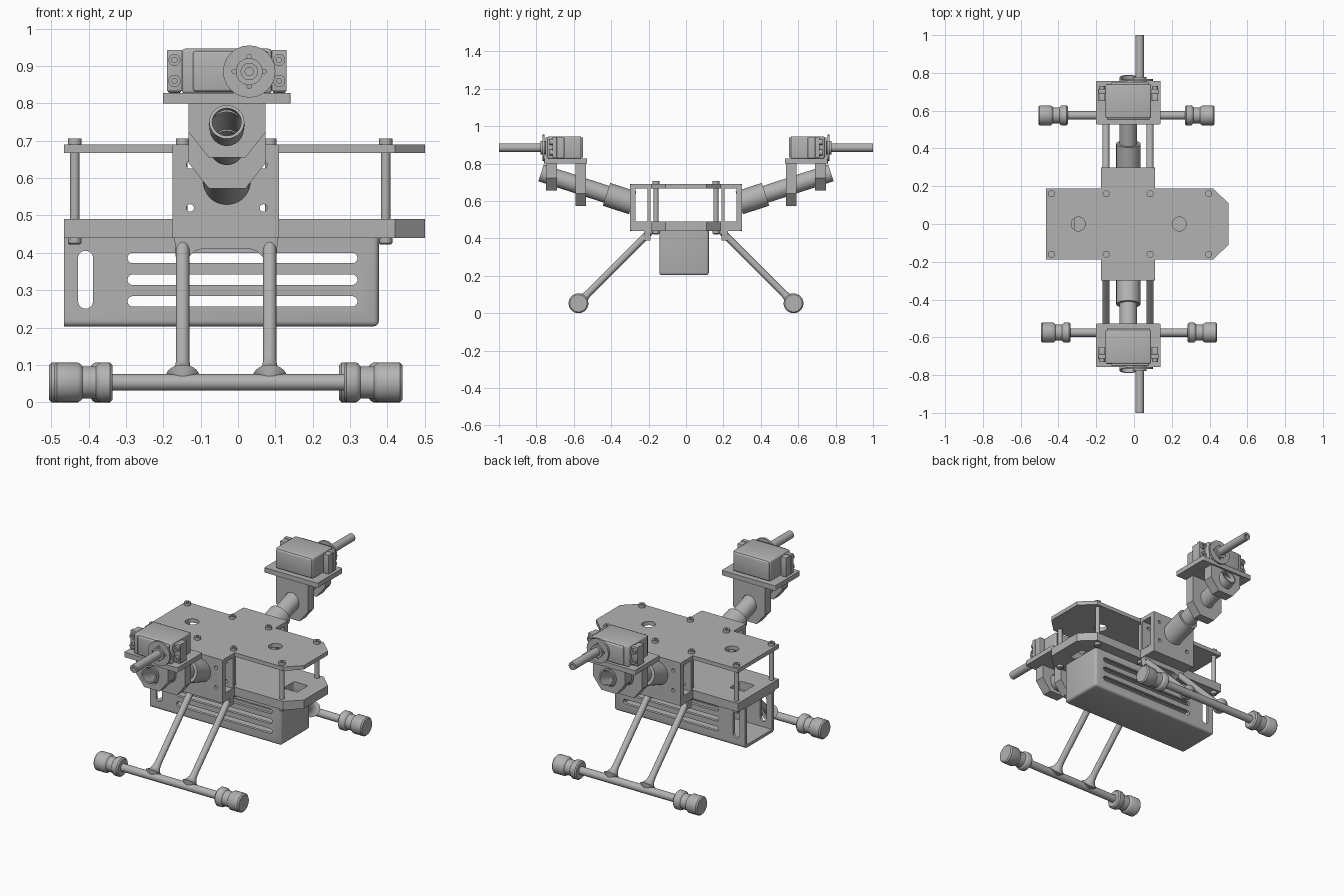
import bpy, bmesh, math
from mathutils import Vector, Matrix

if "Cube" in bpy.data.objects:
    bpy.data.objects.remove(bpy.data.objects["Cube"])

grey = bpy.data.materials.new("plain grey")
grey.use_nodes = True
grey.diffuse_color = (0.45, 0.45, 0.45, 1)
grey.node_tree.nodes["Principled BSDF"].inputs["Base Color"].default_value = grey.diffuse_color


def finish(name, bm):
    bmesh.ops.remove_doubles(bm, verts=bm.verts, dist=1e-5)
    bmesh.ops.recalc_face_normals(bm, faces=bm.faces)
    me = bpy.data.meshes.new(name)
    bm.to_mesh(me)
    bm.free()
    me.materials.append(grey)
    me.shade_smooth()
    me.set_sharp_from_angle(angle=math.radians(32))
    ob = bpy.data.objects.new(name, me)
    bpy.context.collection.objects.link(ob)
    return ob


def evaluated(ob):
    deps = bpy.context.evaluated_depsgraph_get()
    bm = bmesh.new()
    me = bpy.data.meshes.new_from_object(ob.evaluated_get(deps))
    bm.from_mesh(me)
    bpy.data.meshes.remove(me)
    bpy.data.objects.remove(ob)
    return bm


def rounded(cx, cy, w, h, r, steps=6):
    """Outline of a rectangle with round corners; a circle when r is half the size."""
    pts = []
    for k, (sx, sy) in enumerate([(1, 1), (-1, 1), (-1, -1), (1, -1)]):
        for i in range(steps + 1):
            a = math.pi / 2 * (k + i / steps)
            pts.append((cx + sx * (w / 2 - r) + r * math.cos(a),
                        cy + sy * (h / 2 - r) + r * math.sin(a)))
    return pts


def circle(cx, cy, r):
    return rounded(cx, cy, 2 * r, 2 * r, r * 0.999)


def plate(name, loops, lo, hi, axis="z"):
    """Flat outline with holes, thickened from lo to hi along an axis."""
    cu = bpy.data.curves.new(name, "CURVE")
    cu.dimensions, cu.fill_mode, cu.extrude = "2D", "BOTH", abs(hi - lo) / 2
    for loop in loops:
        sp = cu.splines.new("POLY")
        sp.points.add(len(loop) - 1)
        for p, (u, v) in zip(sp.points, loop):
            p.co = (u, v, 0, 1)
        sp.use_cyclic_u = True
    ob = bpy.data.objects.new(name + "_outline", cu)
    bpy.context.collection.objects.link(ob)
    bpy.context.view_layer.update()
    bm = evaluated(ob)
    bpy.data.curves.remove(cu)
    mid = (lo + hi) / 2
    for v in bm.verts:
        x, y, z = v.co
        v.co = (x, y, z + mid) if axis == "z" else (x, z + mid, y)
    return finish(name, bm)


def box(name, lo, hi, bevel=0.0):
    bm = bmesh.new()
    bmesh.ops.create_cube(bm, size=1)
    lo, hi = Vector(lo), Vector(hi)
    for v in bm.verts:
        v.co = [(a + b) / 2 + c * abs(b - a) for a, b, c in zip(lo, hi, v.co)]
    if bevel:
        bmesh.ops.bevel(bm, geom=bm.edges[:], offset=bevel, segments=3, profile=0.5, affect="EDGES")
    return finish(name, bm)


def lathe(name, start, direction, profile, sides=28, closed=False):
    """Turn a profile of (distance, radius) points about a line."""
    turn = Vector((0, 0, 1)).rotation_difference(Vector(direction)).to_matrix()
    bm = bmesh.new()
    rings = []
    for t, r in profile:
        rings.append([bm.verts.new(Vector(start) + turn @ Vector(
            (r * math.cos(2 * math.pi * i / sides), r * math.sin(2 * math.pi * i / sides), t)))
            for i in range(sides)])
    pairs = list(zip(rings, rings[1:])) + ([(rings[-1], rings[0])] if closed else [])
    for a, b in pairs:
        for i in range(sides):
            j = (i + 1) % sides
            bm.faces.new((a[i], a[j], b[j], b[i]))
    if not closed:
        bm.faces.new(rings[0])
        bm.faces.new(rings[-1])
    return finish(name, bm)


def rod(name, start, end, r, sides=24):
    d = Vector(end) - Vector(start)
    return lathe(name, start, d, [(0, r), (d.length, r)], sides)


def pipe(name, start, end, r, inner):
    d = Vector(end) - Vector(start)
    n = d.length
    return lathe(name, start, d, [(0, r), (n, r), (n, inner), (0, inner)], 32, True)


def cut(ob, cutters):
    name = ob.name
    for c in cutters:
        c.hide_render = True
        m = ob.modifiers.new("cut", "BOOLEAN")
        m.object, m.operation, m.solver = c, "DIFFERENCE", "EXACT"
    bpy.context.view_layer.update()
    bm = evaluated(ob)
    for c in cutters:
        bpy.data.objects.remove(c)
    return finish(name, bm)


# Two cross-shaped deck plates
half = [(-0.465, 0.187), (-0.175, 0.187), (-0.175, 0.29), (0.11, 0.29),
        (0.11, 0.187), (0.42, 0.187), (0.5, 0.11)]
cross = half + [(x, -y) for x, y in reversed(half)]
posts = [(x, y) for x in (-0.437, -0.148, 0.085, 0.395) for y in (-0.16, 0.16)]
plate("top_deck", [cross, circle(-0.295, 0, 0.037), circle(0.24, 0, 0.037)], 0.667, 0.69)
plate("lower_deck", [cross, rounded(0.37, 0, 0.09, 0.1, 0.008), rounded(-0.36, 0, 0.09, 0.1, 0.008)],
      0.44, 0.49)

# Spacer posts with screw heads
for x, y in posts:
    rod("deck_post", (x, y, 0.43), (x, y, 0.7), 0.013, 16)
    pipe("post_screw", (x, y, 0.685), (x, y, 0.706), 0.018, 0.008)
    lathe("post_nut", (x, y, 0.422), (0, 0, 1), [(0, 0.014), (0.004, 0.018), (0.02, 0.018)], 16)

# Slotted battery tray, open at one end
tray = box("battery_tray", (-0.49, -0.142, 0.203), (0.377, 0.122, 0.455), 0.014)
slots = [plate("slot", [rounded(0.012, z, 0.615, 0.028, 0.0139)], -0.3, 0.3, "y")
         for z in (0.27, 0.328, 0.386)]
slots.append(plate("end_slot", [rounded(-0.408, 0.328, 0.04, 0.155, 0.0199)], -0.3, 0.3, "y"))
cut(tray, slots + [box("cavity", (-0.6, -0.125, 0.22), (0.36, 0.105, 0.435)),
                   box("end_trim", (-0.6, -0.3, 0.1), (-0.465, 0.3, 0.6)),
                   box("top_trim", (-0.6, -0.3, 0.441), (0.6, 0.3, 0.6))])

# Landing gear, arms and motors, front and back
for s, side in ((-1, "front"), (1, "back")):
    # Arm mount walls
    wall = rounded(-0.0325, 0.565, 0.285, 0.25, 0.004)
    holes = [circle(x, z, 0.01) for x in (-0.128, 0.068) for z in (0.52, 0.635)]
    for lo, hi in ((0.27, 0.3), (0.19, 0.205)):
        plate(side + "_arm_mount", [wall] + holes, s * lo, s * hi, "y")

    # Tilted arm tubes
    def along(y):
        return (-0.03, s * y, 0.585 + (y - 0.27) * 0.327)
    rod(side + "_arm_socket", along(0.285), along(0.425), 0.064, 32)
    pipe(side + "_arm_tube", along(0.4), along(0.775), 0.047, 0.039)

    # Hangers that hold the motor tray
    for y0, y1, zb in ((0.535, 0.59, 0.572), (0.69, 0.748, 0.655)):
        edge = [(-0.132, 0.805), (-0.132, zb + 0.068), (-0.078, zb), (0.02, zb),
                (0.074, zb + 0.068), (0.074, 0.805)]
        zc = along((y0 + y1) / 2)[2]
        plate(side + "_hanger", [edge, circle(-0.03, zc, 0.045)], s * y0, s * y1, "y")
    plate(side + "_motor_tray", [rounded(-0.03, s * 0.643, 0.342, 0.23, 0.006)], 0.8, 0.828)

    # Servo motor with lugs and screws
    box(side + "_servo_body", (-0.15, s * 0.56, 0.826), (0.09, s * 0.74, 0.946), 0.008)
    box(side + "_servo_cap", (-0.12, s * 0.73, 0.832), (0.08, s * 0.752, 0.94), 0.006)
    box(side + "_servo_base", (-0.143, s * 0.55, 0.832), (0.083, s * 0.57, 0.94), 0.006)
    for x in (-0.17, 0.11):
        box(side + "_servo_lug", (x - 0.02, s * 0.69, 0.832), (x + 0.02, s * 0.715, 0.943), 0.003)
        box(side + "_lug_block", (x - 0.017, s * 0.65, 0.828), (x + 0.017, s * 0.691, 0.94), 0.003)
        for z in (0.86, 0.916):
            pipe(side + "_lug_screw", (x, s * 0.71, z), (x, s * 0.73, z), 0.016, 0.007)

    # Servo horn and propeller shaft
    plate(side + "_servo_horn", [circle(0.03, 0.885, 0.07)] + [
        circle(0.03 + 0.04 * a, 0.885 + 0.04 * b, 0.006)
        for a, b in ((1, 0), (-1, 0), (0, 1), (0, -1))], s * 0.757, s * 0.768, "y")
    rod(side + "_horn_hub", (0.03, s * 0.74, 0.885), (0.03, s * 0.778, 0.885), 0.036)
    pipe(side + "_shaft", (0.03, s * 0.76, 0.885), (0.03, s * 1.0, 0.885), 0.023, 0.011)

    # Skid bar with grooved feet
    mid = -0.026 if s < 0 else -0.04
    y, z = s * 0.575, 0.053
    rod(side + "_skid_bar", (mid - 0.4, y, z), (mid + 0.4, y, z), 0.022)
    for d in (-1, 1):
        lathe(side + "_foot", (mid + d * 0.466, y, z), (-d, 0, 0),
              [(0, 0.046), (0.007, 0.053), (0.064, 0.053), (0.072, 0.048), (0.076, 0.043),
               (0.112, 0.043), (0.118, 0.05), (0.124, 0.053), (0.149, 0.053), (0.156, 0.046)], 40)

    # Slanted legs, flared at the bar
    for x in (-0.148, 0.085):
        foot, top = Vector((x, y, z)), Vector((x, s * 0.185, 0.443))
        d = top - foot
        lathe(side + "_leg", foot, d, [(0, 0.02), (0.022, 0.045), (0.034, 0.03), (0.055, 0.021),
                                       (0.08, 0.018), (d.length, 0.018)])
    # Arched bracket above the legs
    arch = [(-0.17, 0.442), (-0.167, 0.39), (-0.13, 0.39), (-0.115, 0.405), (-0.09, 0.412),
            (0.025, 0.412), (0.05, 0.405), (0.065, 0.39), (0.103, 0.39), (0.107, 0.442)]
    plate(side + "_leg_bracket", [arch], s * 0.19, s * 0.225, "y")
